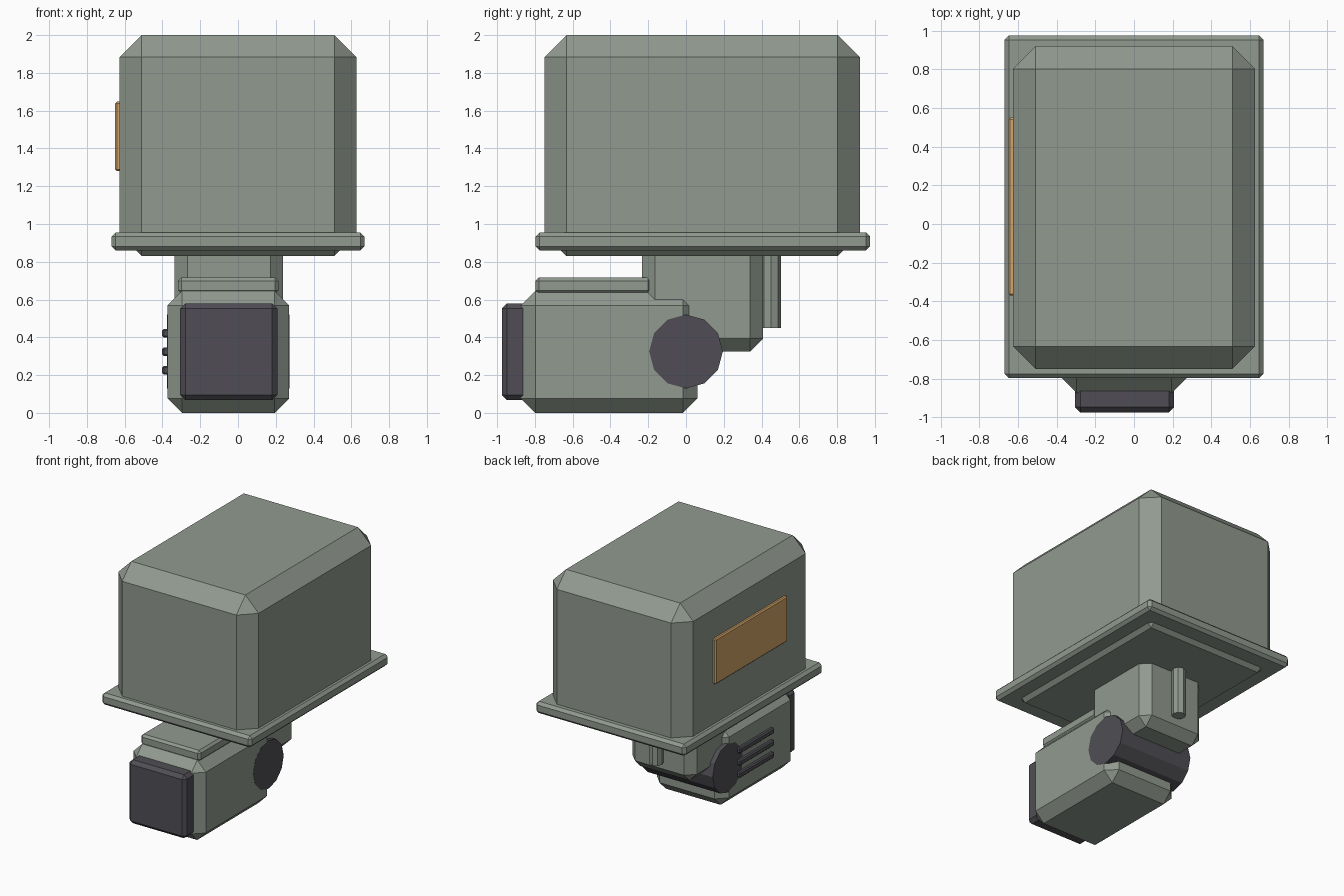
import bpy
import bmesh
import math
from mathutils import Matrix, Vector

default = bpy.data.objects.get("Cube")
if default:
    bpy.data.objects.remove(default, do_unlink=True)


def material(name, colour):
    mat = bpy.data.materials.new(name)
    mat.use_nodes = True
    mat.diffuse_color = (*colour, 1)
    mat.node_tree.nodes["Principled BSDF"].inputs["Base Color"].default_value = (*colour, 1)
    return mat


GREEN = material("grey green paint", (0.283, 0.323, 0.275))
DARK = material("dark grey", (0.08, 0.076, 0.089))
AMBER = material("amber", (0.66, 0.376, 0.138))


def finish(name, bm, mat):
    mesh = bpy.data.meshes.new(name)
    bm.to_mesh(mesh)
    bm.free()
    mesh.materials.append(mat)
    obj = bpy.data.objects.new(name, mesh)
    bpy.context.collection.objects.link(obj)
    return obj


def chamfered_box(name, x, y, z, chamfer, mat):
    """Box between (low, high) pairs with every edge cut flat."""
    bm = bmesh.new()
    low, high = (Vector(c) for c in zip(x, y, z))
    size = Matrix.Diagonal((*(high - low), 1))
    bmesh.ops.create_cube(bm, size=1, matrix=Matrix.Translation((low + high) / 2) @ size)
    bmesh.ops.bevel(bm, geom=bm.edges[:], offset=chamfer, segments=1,
                    affect='EDGES', profile=0.5)
    return finish(name, bm, mat)


def cylinder(name, centre, radius, length, sides, axis, mat):
    bm = bmesh.new()
    turn = Matrix.Rotation(math.pi / 2, 4, 'Y') if axis == 'X' else Matrix()
    bmesh.ops.create_cone(bm, cap_ends=True, segments=sides, radius1=radius,
                          radius2=radius, depth=length,
                          matrix=Matrix.Translation(centre) @ turn)
    return finish(name, bm, mat)


# Large housing with its rim
chamfered_box("housing", (-0.627, 0.627), (-0.75, 0.92), (0.83, 2.0), 0.117, GREEN)
chamfered_box("housing_rim", (-0.67, 0.67), (-0.797, 0.975), (0.86, 0.955), 0.022, GREEN)
chamfered_box("side_plate", (-0.65, -0.615), (-0.37, 0.55), (1.28, 1.648), 0.009, AMBER)

# Neck and the rod behind it
chamfered_box("neck", (-0.336, 0.239), (-0.233, 0.407), (0.325, 0.95), 0.068, GREEN)
cylinder("back_rod", (-0.05, 0.45, 0.66), 0.052, 0.42, 8, 'Z', GREEN)

# Lower head, hinge drum, top cap and front cover
chamfered_box("head", (-0.374, 0.271), (-0.875, 0.06), (0, 0.645), 0.077, GREEN)
cylinder("hinge_drum", (-0.0515, 0, 0.325), 0.195, 0.647, 12, 'X', DARK)
chamfered_box("head_cap", (-0.317, 0.214), (-0.797, -0.183), (0.63, 0.717), 0.018, GREEN)
chamfered_box("front_cover", (-0.306, 0.208), (-0.975, -0.835), (0.067, 0.58), 0.028, DARK)

# Three vent bars on the right side of the head
for i in range(3):
    z = 0.225 + i * 0.098
    chamfered_box(f"vent_bar_{i + 1}", (-0.402, -0.355), (-0.56, -0.12),
                  (z - 0.023, z + 0.023), 0.009, DARK)
